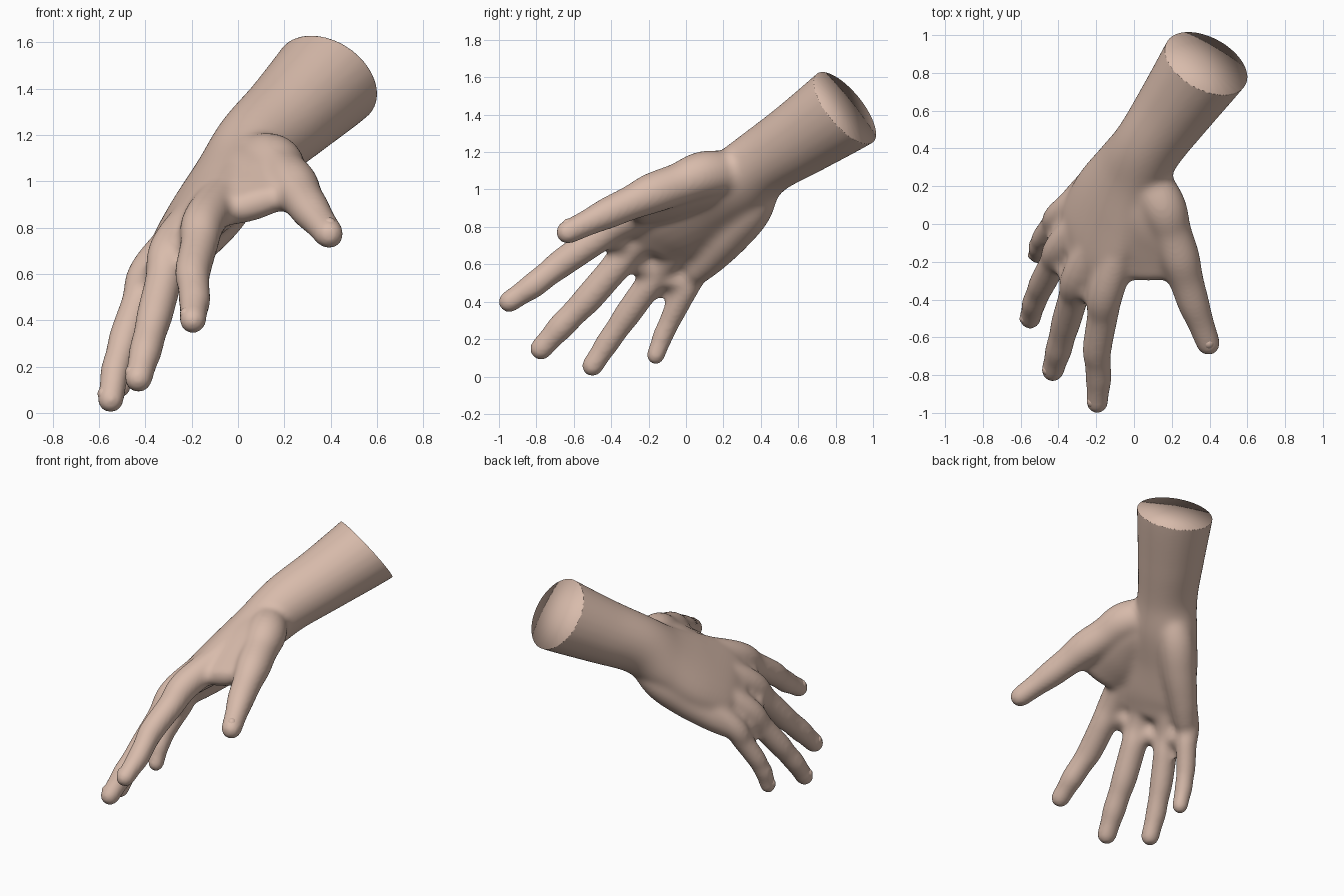
import bpy, bmesh, math
from mathutils import Vector, Matrix

cube = bpy.data.objects.get("Cube")
if cube:
    bpy.data.objects.remove(cube, do_unlink=True)

skin = bpy.data.materials.new("warm_skin")
skin.use_nodes = True
colour = (0.69, 0.50, 0.41, 1)
skin.diffuse_color = colour
bsdf = skin.node_tree.nodes["Principled BSDF"]
bsdf.inputs["Base Color"].default_value = colour
bsdf.inputs["Roughness"].default_value = 0.7

BACK = Vector((-0.73, 0, 0.68))          # back of the hand
THUMB_BACK = Vector((0.2, -0.35, 0.85))  # nail side of the thumb
WEB_BACK = Vector((-0.26, -0.2, 0.84))   # upper side of the thumb web
SIDES = 24


def add_object(name, bm):
    mesh = bpy.data.meshes.new(name)
    bm.to_mesh(mesh)
    bm.free()
    mesh.materials.append(skin)
    mesh.shade_smooth()
    obj = bpy.data.objects.new(name, mesh)
    bpy.context.collection.objects.link(obj)
    return obj


def frame(tangent, hint):
    t = tangent.normalized()
    up = (hint - t * hint.dot(t)).normalized()
    return t, up, t.cross(up)


def spline(points, steps=6):
    """Smooth path through (x, y, z, half width, half thickness) points."""
    pts = [Vector(p) for p in points]
    pts = [pts[0] * 2 - pts[1]] + pts + [pts[-1] * 2 - pts[-2]]
    out = []
    for a, b, c, d in zip(pts, pts[1:], pts[2:], pts[3:]):
        for i in range(steps):
            u = i / steps
            out.append((b * 2 + (c - a) * u + (a * 2 - b * 5 + c * 4 - d) * u**2
                        + (b * 3 - a - c * 3 + d) * u**3) * 0.5)
    out.append(pts[-2])
    return out


def loft(bm, points, hint=BACK):
    """Closed elliptical tube with rounded ends."""
    path = spline(points)
    centres = [Vector(p[:3]) for p in path]
    rings = []
    for i, p in enumerate(path):
        tangent = centres[min(i + 1, len(path) - 1)] - centres[max(i - 1, 0)]
        rings.append((centres[i], frame(tangent, hint), p[3], p[4]))

    def dome(ring, sign):
        c, f, a, b = ring
        r = min(a, b)
        return [(c + f[0] * sign * r * math.sin(k), f, a * math.cos(k), b * math.cos(k))
                for k in (0.4, 0.8, 1.15, 1.45)]

    rings = dome(rings[0], -1)[::-1] + rings + dome(rings[-1], 1)
    loops = []
    for c, (t, up, side), a, b in rings:
        angles = [math.tau * k / SIDES for k in range(SIDES)]
        loops.append([bm.verts.new(c + side * a * math.cos(q) + up * b * math.sin(q))
                      for q in angles])
    for lo, hi in zip(loops, loops[1:]):
        for k in range(SIDES):
            n = (k + 1) % SIDES
            bm.faces.new((lo[k], lo[n], hi[n], hi[k]))
    bm.faces.new(loops[0][::-1])
    bm.faces.new(loops[-1])


def nail(name, joint, tip, hint):
    t, up, side = frame(Vector(tip[:3]) - Vector(joint[:3]), hint)
    r = tip[3]
    centre = Vector(tip[:3]) - t * 0.018 + up * 0.005
    basis = Matrix((side * r * 0.65, t * 0.045, up * r)).transposed().to_4x4()
    bm = bmesh.new()
    bmesh.ops.create_icosphere(bm, subdivisions=4, radius=1,
                               matrix=Matrix.Translation(centre) @ basis)
    add_object(name, bm)


def digit(bm, name, joints, hint=BACK):
    """Joints are (x, y, z, radius); the bones between them are slimmer."""
    pts = [joints[0], joints[1]]
    for a, b in zip(joints[1:], joints[2:]):
        mid = (Vector(a) + Vector(b)) / 2
        mid[3] *= 0.95
        pts += [tuple(mid), b]
    loft(bm, [(*p, p[3]) for p in pts], hint)
    nail(name + "_nail", joints[-2], joints[-1], hint)


body = bmesh.new()

# forearm, wrist and palm
loft(body, [
    (0.46, 0.965, 1.525, 0.245, 0.245),
    (0.38, 0.85, 1.437, 0.237, 0.235),
    (0.22, 0.62, 1.28, 0.207, 0.205),
    (0.08, 0.42, 1.15, 0.187, 0.185),
    (-0.02, 0.27, 1.02, 0.22, 0.165),
    (-0.13, 0.10, 0.90, 0.265, 0.135),
    (-0.21, -0.07, 0.80, 0.28, 0.11),
    (-0.26, -0.15, 0.735, 0.26, 0.085)])

# heel of the palm on the little finger side
loft(body, [(0.05, 0.42, 1.05, 0.09, 0.09), (-0.05, 0.35, 0.895, 0.11, 0.11),
            (-0.16, 0.25, 0.765, 0.104, 0.104), (-0.28, 0.145, 0.645, 0.087, 0.087),
            (-0.36, 0.07, 0.57, 0.072, 0.072)])

# broad web between thumb and index finger
loft(body, [(0.03, 0.24, 1.07, 0.13, 0.125), (0.05, 0.05, 1.015, 0.20, 0.12),
            (0.05, -0.10, 0.95, 0.23, 0.098), (0.06, -0.23, 0.90, 0.20, 0.07)], WEB_BACK)

# webbing across the finger roots
loft(body, [(-0.16, -0.39, 0.78, 0.055, 0.055), (-0.30, -0.32, 0.66, 0.055, 0.055),
            (-0.395, -0.16, 0.545, 0.055, 0.053), (-0.405, 0.01, 0.50, 0.05, 0.05)])

# fingers: hand bone, knuckle, two joints, tip
digit(body, "index_finger", [
    (0.01, 0.10, 1.02, 0.09), (-0.14, -0.33, 0.84, 0.094),
    (-0.195, -0.66, 0.61, 0.076), (-0.187, -0.82, 0.485, 0.068), (-0.195, -0.945, 0.40, 0.058)])
digit(body, "middle_finger", [
    (-0.06, 0.14, 0.98, 0.09), (-0.28, -0.25, 0.73, 0.09),
    (-0.36, -0.52, 0.42, 0.077), (-0.40, -0.67, 0.265, 0.070), (-0.43, -0.775, 0.148, 0.060)])
digit(body, "ring_finger", [
    (-0.09, 0.20, 0.92, 0.09), (-0.37, -0.10, 0.63, 0.085),
    (-0.485, -0.315, 0.33, 0.070), (-0.53, -0.42, 0.18, 0.063), (-0.55, -0.50, 0.057, 0.057)])
digit(body, "little_finger", [
    (-0.12, 0.26, 0.86, 0.08), (-0.38, 0.06, 0.58, 0.074),
    (-0.48, -0.07, 0.33, 0.059), (-0.505, -0.122, 0.22, 0.055), (-0.51, -0.162, 0.113, 0.049)])

# thumb
digit(body, "thumb", [
    (0.04, 0.29, 1.09, 0.11), (0.145, 0.10, 1.08, 0.125), (0.24, -0.18, 0.98, 0.107),
    (0.315, -0.42, 0.873, 0.083), (0.393, -0.632, 0.772, 0.063)], THUMB_BACK)

# fuse everything into one soft skin: swell, smooth, then shrink back to fill the creases
bmesh.ops.recalc_face_normals(body, faces=body.faces)
hand = add_object("hand", body)


def fuse():
    remesh = hand.modifiers.new("fuse", 'REMESH')
    remesh.mode = 'VOXEL'
    remesh.voxel_size = 0.012


def soften(iterations):
    smooth = hand.modifiers.new("soften", 'SMOOTH')
    smooth.factor = 0.5
    smooth.iterations = iterations


def swell(distance):
    push = hand.modifiers.new("swell", 'DISPLACE')
    push.mid_level = 0
    push.strength = distance


fuse()
soften(3)
swell(0.024)
fuse()
soften(10)
swell(-0.011)
soften(3)
swell(-0.011)
fuse()
soften(4)
bpy.context.view_layer.update()
fused = bpy.data.meshes.new_from_object(
    hand.evaluated_get(bpy.context.evaluated_depsgraph_get()))
hand.modifiers.clear()

# cut the forearm flat and close it
bm = bmesh.new()
bm.from_mesh(fused)
cut = bmesh.ops.bisect_plane(
    bm, geom=bm.verts[:] + bm.edges[:] + bm.faces[:],
    plane_co=(0.38, 0.85, 1.437), plane_no=(0.39, 0.71, 0.58), clear_outer=True)
rim_verts = [v for v in cut["geom_cut"] if isinstance(v, bmesh.types.BMVert)]
bmesh.ops.remove_doubles(bm, verts=rim_verts, dist=0.005)
rim = [e for e in bm.edges if e.is_boundary]
cap = bmesh.ops.holes_fill(bm, edges=rim, sides=0)["faces"]
bmesh.ops.poke(bm, faces=cap)
bmesh.ops.recalc_face_normals(bm, faces=bm.faces)
bm.to_mesh(fused)
bm.free()
fused.materials.clear()
fused.materials.append(skin)
fused.shade_smooth()
hand.data = fused
fused.name = "hand"
